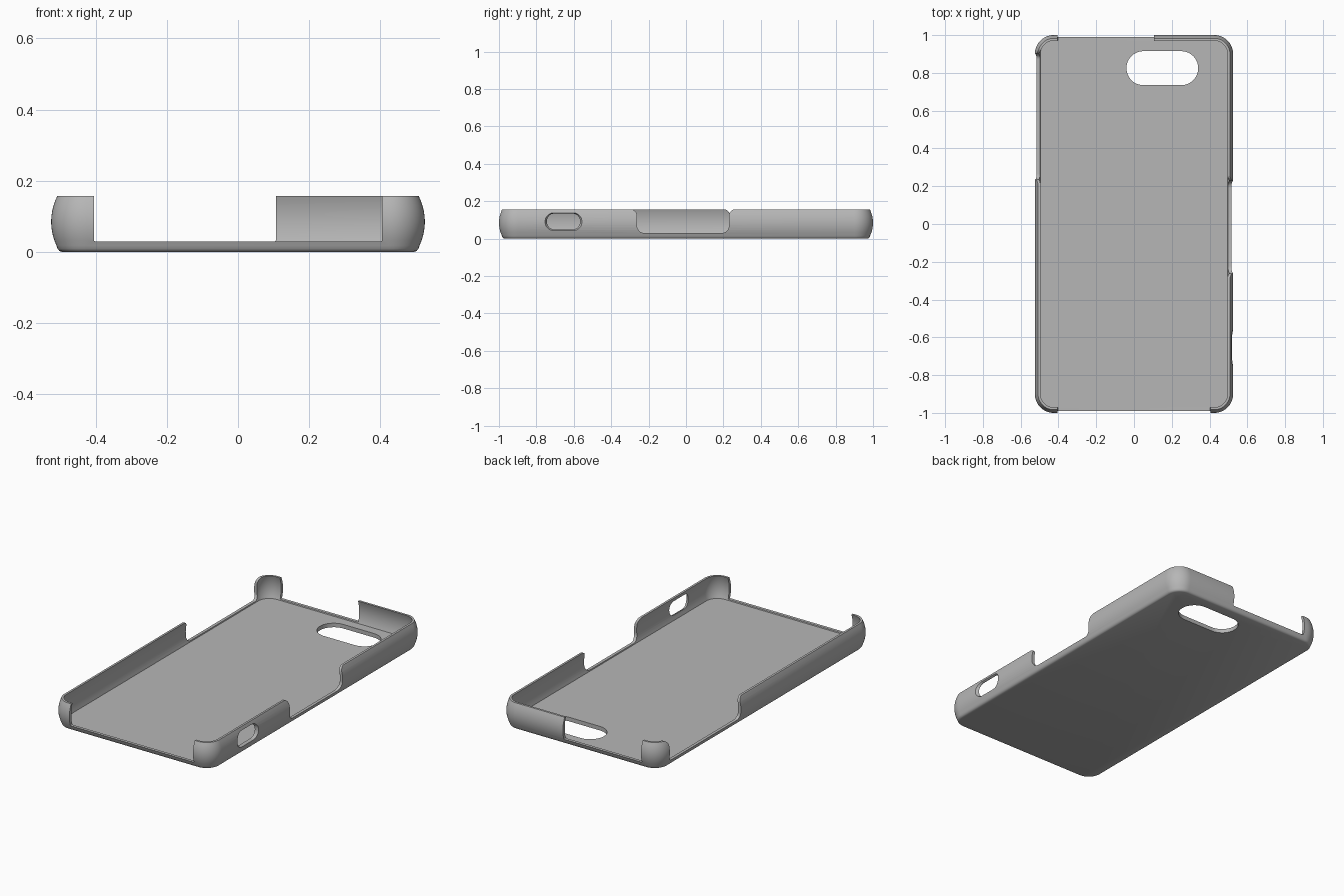
import bpy, bmesh, math
from mathutils import Vector

cube = bpy.data.objects.get("Cube")
if cube:
    bpy.data.objects.remove(cube, do_unlink=True)

HALF_X, HALF_Y, TOP, FLOOR, RIM = 0.525, 1.0, 0.157, 0.024, 0.03
CORNER = 0.1

grey = bpy.data.materials.new("case grey")
grey.use_nodes = True
colour = (0.47, 0.47, 0.47, 1)
grey.diffuse_color = colour
grey.node_tree.nodes["Principled BSDF"].inputs["Base Color"].default_value = colour


def rounded_rect(hx, hy, r, steps=12):
    """Counter-clockwise outline with round corners."""
    pts = []
    for k, (sx, sy) in enumerate([(1, 1), (-1, 1), (-1, -1), (1, -1)]):
        for i in range(steps + 1):
            a = math.pi / 2 * (k + i / steps)
            pts.append((sx * (hx - r) + r * math.cos(a), sy * (hy - r) + r * math.sin(a)))
    return pts


def loft(name, rings):
    """Skin a closed solid through rings of equal point count."""
    bm = bmesh.new()
    loops = [[bm.verts.new(p) for p in ring] for ring in rings]
    n = len(loops[0])
    for lower, upper in zip(loops, loops[1:]):
        for i in range(n):
            j = (i + 1) % n
            bm.faces.new((lower[i], lower[j], upper[j], upper[i]))
    bm.faces.new(loops[0][::-1])
    bm.faces.new(loops[-1])
    bmesh.ops.recalc_face_normals(bm, faces=bm.faces)
    mesh = bpy.data.meshes.new(name)
    bm.to_mesh(mesh)
    bm.free()
    obj = bpy.data.objects.new(name, mesh)
    mesh.materials.append(grey)
    bpy.context.collection.objects.link(obj)
    return obj


def notch_outline(a, b, r_top, r_low):
    """Opening from a to b in a wall, flared at the lip and filleted at the rim."""
    top = TOP + 0.001

    def side(edge, s):
        pts = [(edge - s * r_top, TOP + 0.05)]
        for i in range(9):
            t = math.pi / 2 * (1 - i / 8)
            pts.append((edge + s * r_top * (math.cos(t) - 1), top + r_top * (math.sin(t) - 1)))
        for i in range(9):
            t = math.pi / 2 * i / 8
            pts.append((edge + s * r_low * (1 - math.cos(t)), RIM + r_low * (1 - math.sin(t))))
        return pts

    return side(a, 1) + side(b, -1)[::-1]


def wall_cutter(name, outline, axis, near, far):
    """Push an outline through a side wall along x or y."""
    def place(d):
        return [Vector((d, u, z)) if axis == "x" else Vector((u, d, z)) for u, z in outline]
    return loft(name, [place(near), place(far)])


# Shell: bulging outer wall, lip, inner wall, floor
profile = [(0.03, 0), (0.023, 0.003), (0.018, 0.009)]
for i in range(11):
    z = 0.018 + (TOP - 0.018) * i / 10
    profile.append((0.017 * ((z - 0.085) / 0.072) ** 2, z))
for i in range(11):
    z = TOP - (TOP - FLOOR) * i / 10
    profile.append((0.018 + 0.012 * ((z - 0.09) / 0.067) ** 2, z))
case = loft("phone_case", [
    [(x, y, z) for x, y in rounded_rect(HALF_X - o, HALF_Y - o, CORNER - o)]
    for o, z in profile])

# Openings in the walls
cutters = [
    wall_cutter("right_notch", notch_outline(-0.262, 0.23, 0.035, 0.04), "x", 0.42, 0.7),
    wall_cutter("left_notch", notch_outline(0.235, 0.9, 0.035, 0.03), "x", -0.42, -0.7),
    wall_cutter("front_notch", notch_outline(-0.405, 0.405, 0.001, 0.004), "y", -0.9, -1.2),
    wall_cutter("back_notch", notch_outline(-0.405, 0.107, 0.001, 0.004), "y", 0.9, 1.2),
]

# Side slot, widening outwards
slot_rings = []
for x, grow in [(0.45, 0), (0.508, 0), (0.526, 0.011), (0.6, 0.011)]:
    ring = rounded_rect(0.088 + grow, 0.042 + grow, 0.038 + grow)
    slot_rings.append([(x, u - 0.655, v + 0.092) for u, v in ring])
cutters.append(loft("side_slot", slot_rings))

# Camera window in the floor
window = rounded_rect(0.19, 0.09, 0.0899)
cutters.append(loft("camera_window", [
    [(x + 0.15, y + 0.825, z) for x, y in window] for z in (-0.1, 0.1)]))

bpy.context.view_layer.objects.active = case
for cutter in cutters:
    mod = case.modifiers.new(cutter.name, "BOOLEAN")
    mod.operation = "DIFFERENCE"
    mod.solver = "EXACT"
    mod.object = cutter
    bpy.ops.object.modifier_apply(modifier=mod.name)
    bpy.data.objects.remove(cutter, do_unlink=True)

bpy.ops.object.select_all(action="DESELECT")
case.select_set(True)
bpy.ops.object.shade_smooth_by_angle(angle=math.radians(30))
